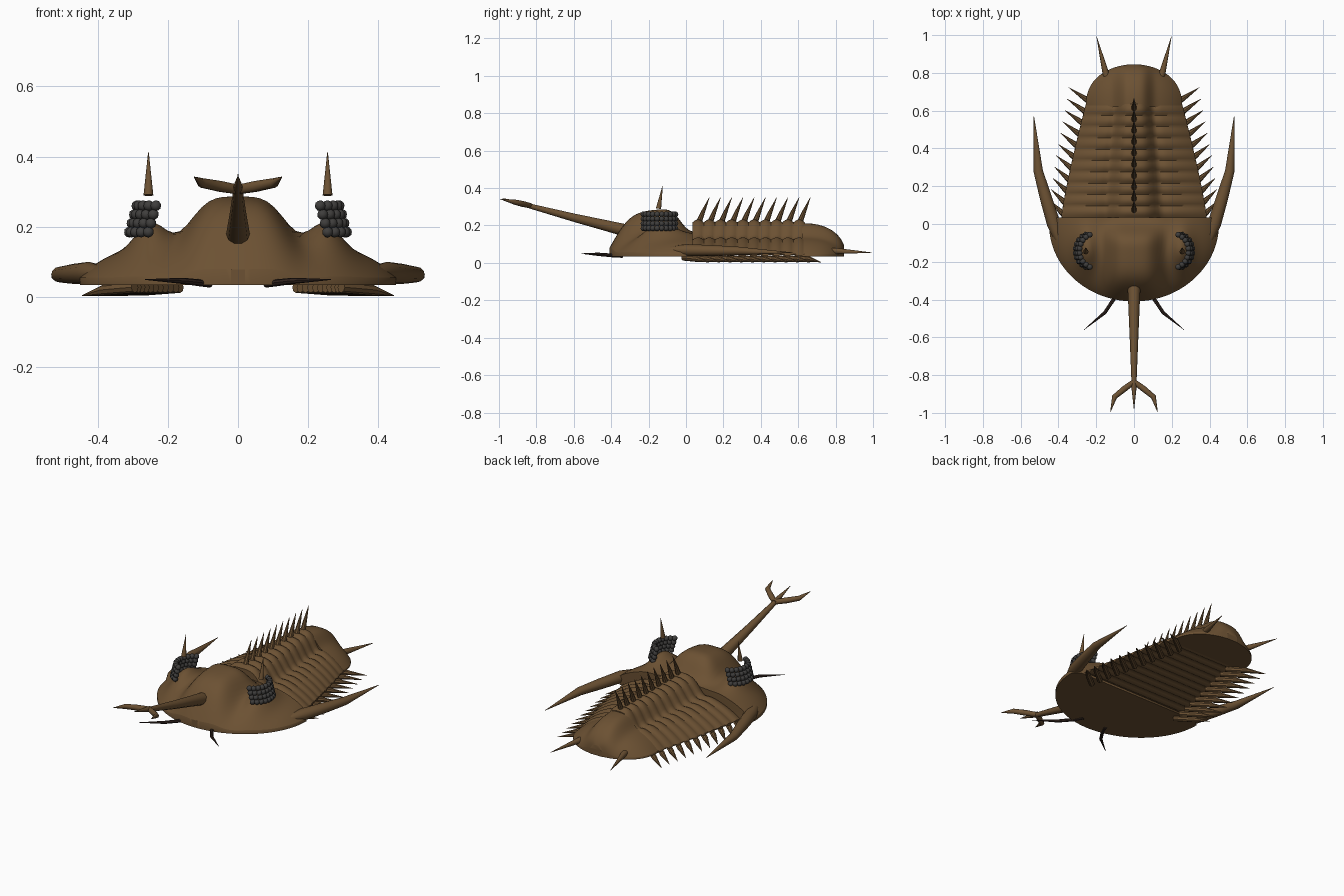
import bpy, bmesh, math
from mathutils import Vector

cube = bpy.data.objects.get("Cube")
if cube:
    bpy.data.objects.remove(cube)

BASE = 0.035


def material(name, r, g, b):
    m = bpy.data.materials.new(name)
    m.use_nodes = True
    m.diffuse_color = (r, g, b, 1)
    bsdf = m.node_tree.nodes["Principled BSDF"]
    bsdf.inputs["Base Color"].default_value = (r, g, b, 1)
    bsdf.inputs["Roughness"].default_value = 0.7
    return m


brown = material("shell brown", 0.15, 0.083, 0.033)
dark = material("antenna dark brown", 0.035, 0.02, 0.015)
grey = material("eye dark grey", 0.05, 0.048, 0.046)


def finish(name, bm, mat, angle=40):
    bmesh.ops.recalc_face_normals(bm, faces=bm.faces)
    mesh = bpy.data.meshes.new(name)
    bm.to_mesh(mesh)
    bm.free()
    mesh.materials.append(mat)
    ob = bpy.data.objects.new(name, mesh)
    bpy.context.collection.objects.link(ob)
    bpy.ops.object.select_all(action="DESELECT")
    ob.select_set(True)
    bpy.context.view_layer.objects.active = ob
    bpy.ops.object.shade_smooth_by_angle(angle=math.radians(angle))
    return ob


def skin(bm, rings):
    """Join closed rings of points into a capped body."""
    loops = [[bm.verts.new(p) for p in ring] for ring in rings]
    for a, b in zip(loops, loops[1:]):
        for i in range(len(a)):
            j = (i + 1) % len(a)
            bm.faces.new((a[i], a[j], b[j], b[i]))
    bm.faces.new(loops[0])
    bm.faces.new(loops[-1])


def shell(name, ys, width, height, bottom, n=64):
    """Domed plate: cross-sections along y with a flat underside."""
    rings = []
    for y in ys:
        w = width(y)
        xs = [w * math.sin(math.pi / 2 * (2 * i / n - 1)) for i in range(n + 1)]
        ring = [(x, y, height(x, y)) for x in xs]
        rings.append(ring + [(w, y, bottom(y)), (-w, y, bottom(y))])
    bm = bmesh.new()
    skin(bm, rings)
    return finish(name, bm, brown, 50)


def spike(bm, points, radii, sides=10, squash=1.0):
    """Tapered tube through the points; squash flattens it in height."""
    pts = [Vector(p) for p in points]
    rings = []
    for i, p in enumerate(pts):
        d = pts[min(i + 1, len(pts) - 1)] - pts[max(i - 1, 0)]
        ref = Vector((0, 1, 0)) if abs(d.normalized().z) > 0.8 else Vector((0, 0, 1))
        u = d.cross(ref).normalized()
        v = u.cross(d).normalized() * squash
        rings.append([p + radii[i] * (u * math.cos(a) + v * math.sin(a))
                      for a in (2 * math.pi * k / sides for k in range(sides))])
    skin(bm, rings)


def both(points):
    return [points, [(-x, y, z) for x, y, z in points]]


# Head shield
def head_width(y):
    if y > 0:
        return 0.45 - 1.1 * y
    return max(0.02, 0.45 * math.sqrt(max(0, 1 - (y / 0.41) ** 2)))


def head_height(x, y):
    e = max(0, 1 - (x / 0.45) ** 2 - (y / 0.41) ** 2)
    skirt = 0.02 + 0.13 * (1 - math.exp(-1.9 * e))
    length = 0.22 if y < -0.16 else 0.14
    dome = 0.125 * math.exp(-(x / 0.145) ** 4 - ((y + 0.16) / length) ** 4)
    cheek = 0.07 * math.exp(-((abs(x) - 0.25) / 0.06) ** 2 - ((y + 0.14) / 0.11) ** 2)
    return BASE + skirt + dome + cheek


head_ys = [-0.41 * math.cos(math.pi / 2 * i / 40) for i in range(41)]
shell("head_shield", head_ys + [0.012, 0.024, 0.035], head_width, head_height,
      lambda y: BASE)

# Segmented body with overlapping ribs
SEGMENTS, START, STEP = 10, 0.035, 0.06


def body_width(y):
    return 0.385 - 0.13 * ((y - START) / 0.6) ** 1.2


def phase(y):
    return ((y - START) / STEP) % 1


def arch(s):
    """Three-lobed cross-section, s from 0 at the middle to 1 at the edge."""
    axis = 0.075 * math.exp(-(s / 0.3) ** 4)
    return 0.015 + 0.1 * (1 - s ** 2.6) + axis - 0.014 * math.exp(-((s - 0.38) / 0.08) ** 2)


def body_height(x, y):
    s = min(1, abs(x) / body_width(y))
    return BASE + arch(s) + 0.016 * math.sin(math.pi * phase(y)) * (1 - 0.5 * s) - 0.008


body_ys = [START + STEP * (k + f) for k in range(SEGMENTS)
           for f in (0.0, 0.2, 0.4, 0.6, 0.8)] + [START + STEP * SEGMENTS]
shell("segmented_body", body_ys, body_width, body_height,
      lambda y: BASE + 0.012 * math.cos(math.pi * phase(y)) ** 2)


# Tail shield
def tail_t(y):
    return max(0, (y - 0.62) / 0.225)


def tail_width(y):
    return max(0.035, 0.255 * math.sqrt(max(0, 1 - tail_t(y) ** 2.4)))


def tail_height(x, y):
    s = min(1, abs(x) / tail_width(y))
    fall = math.sqrt(max(0, 1 - 0.92 * tail_t(y) ** 2.4))
    axis = 0.065 * math.exp(-(x / 0.085) ** 4)
    return BASE + 0.012 + (0.1 * (1 - s ** 2.6) + axis) * fall


shell("tail_shield", [0.62 + 0.225 * math.sin(math.pi / 2 * i / 20) for i in range(21)],
      tail_width, tail_height, lambda y: BASE)

# Long cheek spines sweeping back from the head corners
bm = bmesh.new()
for path in both([(0.39, -0.09, 0.065), (0.425, 0.0, 0.068), (0.467, 0.14, 0.066),
                  (0.507, 0.28, 0.064), (0.53, 0.57, 0.055)]):
    spike(bm, path, [0.025, 0.036, 0.032, 0.025, 0.001], 12, 0.9)
finish("cheek_spines", bm, brown)

# Row of spines along the back
bm = bmesh.new()
for k in range(SEGMENTS):
    y = START + STEP * (k + 0.5)
    spike(bm, [(0, y - 0.005, 0.195), (0, y + 0.025, 0.27), (0, y + 0.06, 0.35)],
          [0.018, 0.011, 0.001], 8)
finish("back_spines", bm, brown)

# Spines along both edges of the body
bm = bmesh.new()
for k in range(SEGMENTS + 1):
    y = START + STEP * (k + 0.2)
    w = body_width(min(y, 0.635))
    reach = 0.06 + 0.003 * k
    for path in both([(w - 0.09, y - 0.06, 0.028), (w, y + 0.015, 0.02),
                      (w + reach, y + 0.075, 0.004)]):
        spike(bm, path, [0.016, 0.015, 0.001], 8)
finish("side_spines", bm, brown)

# Pair of tail spines
bm = bmesh.new()
for path in both([(0.135, 0.74, 0.065), (0.15, 0.80, 0.064), (0.198, 0.992, 0.055)]):
    spike(bm, path, [0.018, 0.017, 0.001])
finish("tail_spines", bm, brown)

# Forked front horn
bm = bmesh.new()
spike(bm, [(0, -0.31, 0.17), (0, -0.34, 0.178), (0, -0.60, 0.242), (0, -0.85, 0.308)],
      [0.034, 0.034, 0.023, 0.013], 10)
spike(bm, [(0, -0.83, 0.305), (0, -0.88, 0.318), (0, -0.98, 0.345)],
      [0.016, 0.012, 0.001])
for path in both([(0, -0.835, 0.306), (0.05, -0.872, 0.315), (0.103, -0.915, 0.325),
                  (0.125, -0.995, 0.342)]):
    spike(bm, path, [0.014, 0.016, 0.014, 0.001])
finish("forked_horn", bm, brown)

# Small horns above the eyes
bm = bmesh.new()
for path in both([(0.255, -0.147, 0.29), (0.255, -0.125, 0.412)]):
    spike(bm, path, [0.014, 0.001], 12)
finish("eye_horns", bm, brown)

# Compound eyes: stacked crescents of beads
bm = bmesh.new()
for side in (-1, 1):
    for row in range(4):
        for k in range(10):
            a = math.radians(-68 + 136 * k / 9)
            x = 0.222 - 0.007 * row + 0.088 * math.cos(a)
            y = -0.142 + 0.092 * math.sin(a)
            bead = bmesh.ops.create_icosphere(bm, subdivisions=2, radius=0.0155)
            bmesh.ops.translate(bm, verts=bead["verts"],
                                vec=(side * x, y, 0.185 + 0.025 * row))
finish("compound_eyes", bm, grey, 60)

# Jointed antennae
bm = bmesh.new()
for path in both([(0.08, -0.34, 0.036), (0.105, -0.395, 0.04), (0.155, -0.47, 0.046),
                  (0.265, -0.56, 0.05)]):
    spike(bm, path, [0.009, 0.01, 0.009, 0.001], 8)
finish("antennae", bm, dark)
